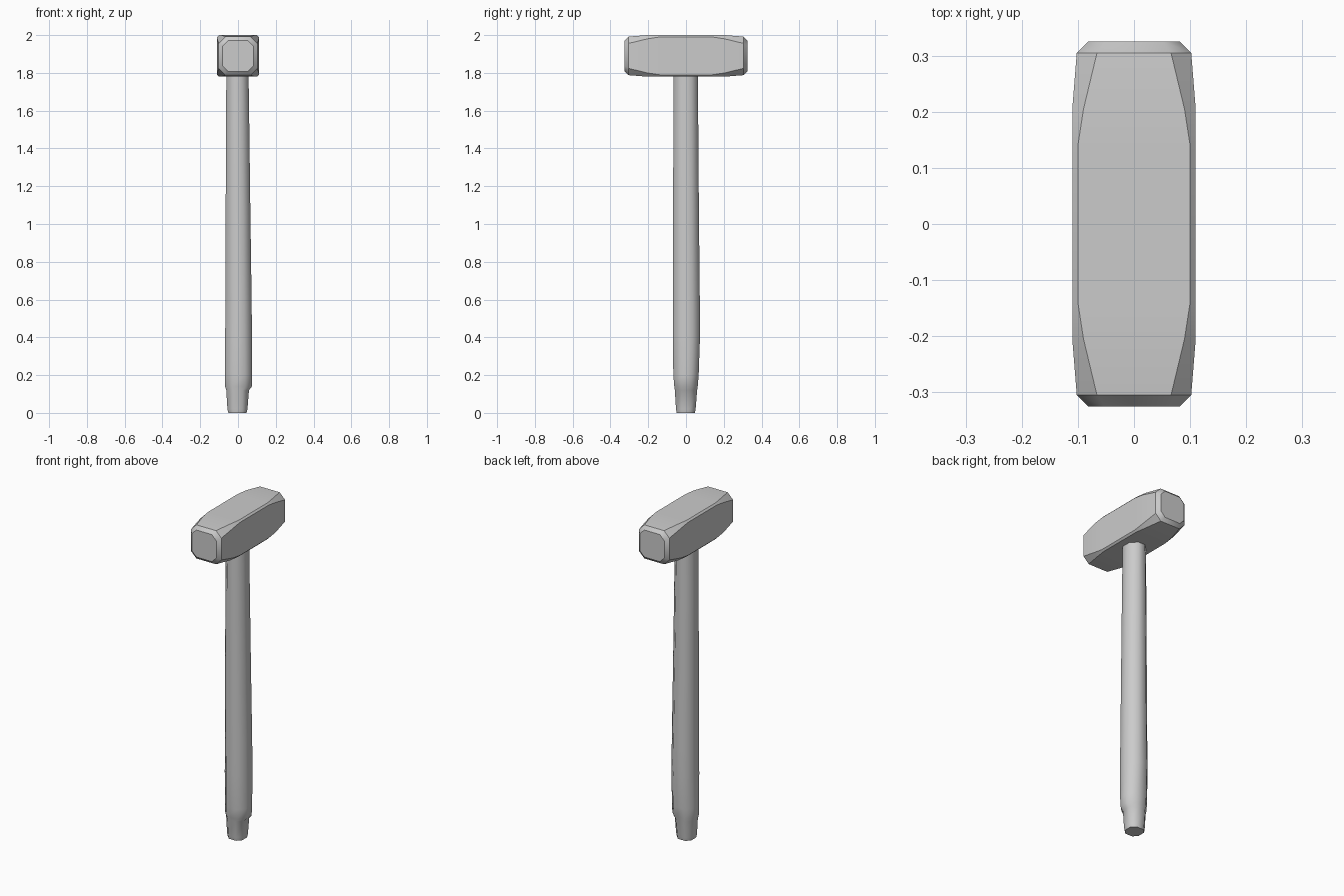
import bpy, bmesh
from mathutils import Vector

if "Cube" in bpy.data.objects:
    bpy.data.objects.remove(bpy.data.objects["Cube"])


def ring(hx, hy, cut):
    """Rectangle with four cut corners, as eight 2D points."""
    a, b = hx - cut, hy - cut
    return [(a, -hy), (hx, -b), (hx, b), (a, hy),
            (-a, hy), (-hx, b), (-hx, -b), (-a, -hy)]


def loft(name, sections, place, angle):
    """Skin a stack of (position, centre u, centre v, half u, half v, cut)."""
    bm = bmesh.new()
    rows = []
    for t, cu, cv, hu, hv, cut in sections:
        rows.append([bm.verts.new(place(u + cu, v + cv, t))
                     for u, v in ring(hu, hv, cut)])
    for low, high in zip(rows, rows[1:]):
        for i in range(8):
            j = (i + 1) % 8
            bm.faces.new((low[i], low[j], high[j], high[i]))
    bm.faces.new(rows[0][::-1])
    bm.faces.new(rows[-1])
    bmesh.ops.recalc_face_normals(bm, faces=bm.faces)
    mesh = bpy.data.meshes.new(name)
    bm.to_mesh(mesh)
    bm.free()
    obj = bpy.data.objects.new(name, mesh)
    bpy.context.collection.objects.link(obj)
    bpy.ops.object.select_all(action='DESELECT')
    obj.select_set(True)
    bpy.context.view_layer.objects.active = obj
    bpy.ops.object.shade_smooth_by_angle(angle=angle)
    return obj


# Hammer head: narrow corner cuts in the middle, wide ones at the striking ends
half = [(0.14, 0.110, 0.010), (0.205, 0.110, 0.020),
        (0.305, 0.102, 0.036), (0.325, 0.082, 0.030)]
profile = [(-y, h, c) for y, h, c in reversed(half)] + half
loft("hammer_head", [(y, 0, 0, h, h, c) for y, h, c in profile],
     lambda u, v, t: Vector((u, t, v + 1.89)), 0.6)

# Worn eight-sided handle, stepping in to a tapered butt
handle = [
    (0.00, -0.003, -0.001, 0.048, 0.048, 0.024),
    (0.02, -0.003, -0.001, 0.053, 0.052, 0.028),
    (0.12, -0.002, 0.000, 0.060, 0.059, 0.034),
    (0.14, 0.003, 0.000, 0.071, 0.062, 0.037),
    (0.20, 0.003, 0.000, 0.072, 0.067, 0.039),
    (0.40, 0.003, 0.002, 0.071, 0.072, 0.040),
    (0.60, 0.003, 0.002, 0.069, 0.071, 0.040),
    (1.10, 0.000, 0.000, 0.065, 0.068, 0.038),
    (1.50, -0.002, -0.001, 0.062, 0.066, 0.037),
    (1.85, -0.003, -0.001, 0.058, 0.064, 0.036),
]
loft("handle", handle, lambda u, v, t: Vector((u, v, t)), 0.9)
